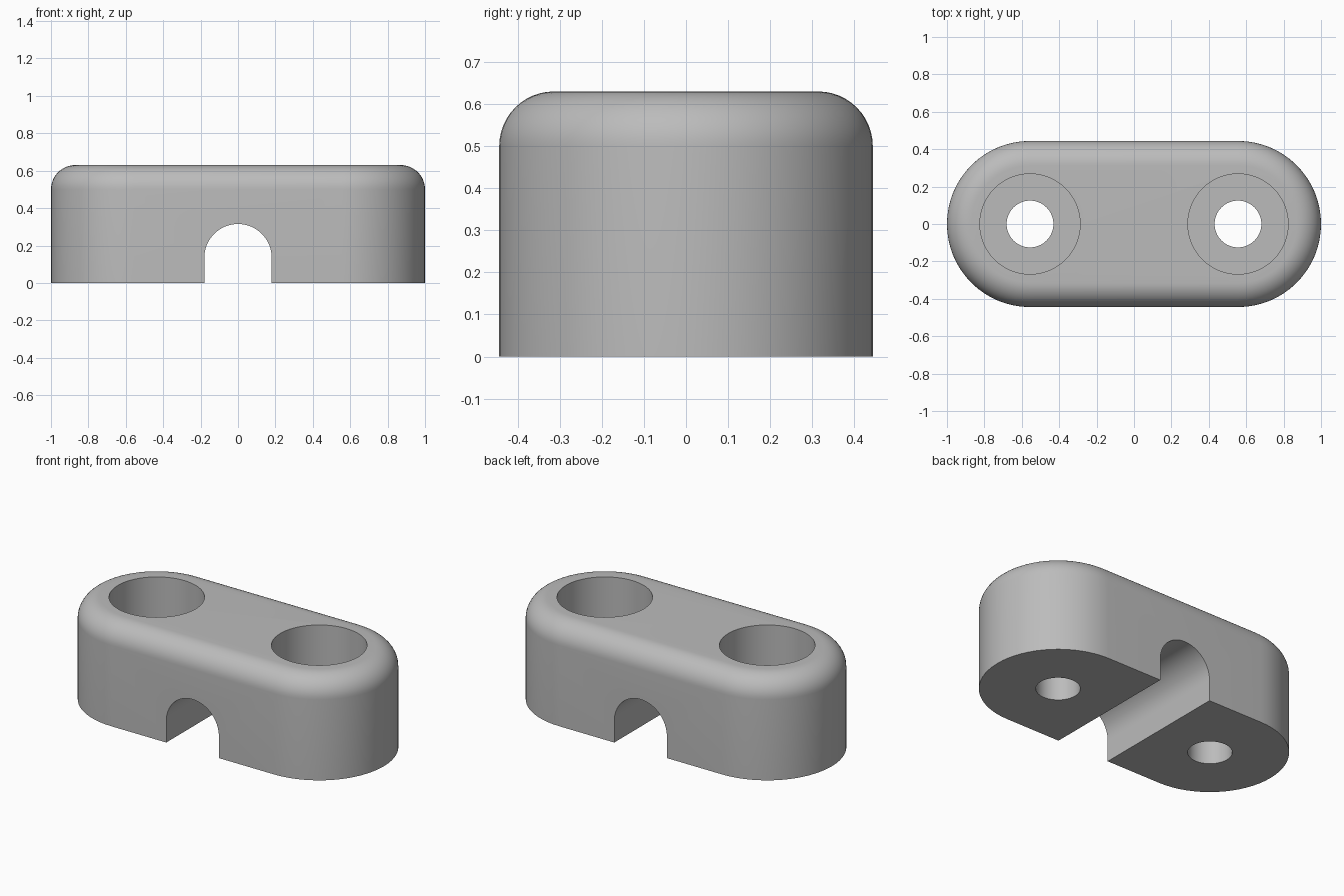
import bpy
import bmesh
from math import pi, sin, cos

if "Cube" in bpy.data.objects:
    bpy.data.objects.remove(bpy.data.objects["Cube"], do_unlink=True)

RADIUS, CENTRE, HEIGHT, FILLET = 0.444, 0.556, 0.63, 0.13
HOLE, BORE, BORE_FLOOR = 0.125, 0.268, 0.35
SLOT, SLOT_TOP = 0.18, 0.315
ARC = 32

grey = bpy.data.materials.new("plain grey")
grey.use_nodes = True
colour = (0.5, 0.5, 0.5, 1)
grey.diffuse_color = colour
grey.node_tree.nodes["Principled BSDF"].inputs["Base Color"].default_value = colour


def loft(name, rings):
    """Closed solid through a stack of equal-sized rings of points."""
    bm = bmesh.new()
    loops = [[bm.verts.new(p) for p in ring] for ring in rings]
    n = len(loops[0])
    for a, b in zip(loops, loops[1:]):
        for i in range(n):
            j = (i + 1) % n
            bm.faces.new((a[i], a[j], b[j], b[i]))
    bm.faces.new(loops[0])
    bm.faces.new(loops[-1])
    bmesh.ops.recalc_face_normals(bm, faces=bm.faces)
    mesh = bpy.data.meshes.new(name)
    bm.to_mesh(mesh)
    bm.free()
    mesh.materials.append(grey)
    obj = bpy.data.objects.new(name, mesh)
    bpy.context.collection.objects.link(obj)
    return obj


def stadium(r, z):
    ring = []
    for side in (1, -1):
        for i in range(ARC + 1):
            a = pi * i / ARC - pi / 2
            ring.append((side * (CENTRE + r * cos(a)), side * r * sin(a), z))
    return ring


def circle(x, r, z):
    n = 2 * ARC
    return [(x + r * cos(2 * pi * i / n), r * sin(2 * pi * i / n), z) for i in range(n)]


def arch(y):
    ring = [(-SLOT, y, -0.1)]
    for i in range(ARC + 1):
        a = pi - pi * i / ARC
        ring.append((SLOT * cos(a), y, SLOT_TOP - SLOT + SLOT * sin(a)))
    return ring + [(SLOT, y, -0.1)]


# Rounded-top body
rings = [stadium(RADIUS, 0)]
for i in range(13):
    a = pi / 2 * i / 12
    rings.append(stadium(RADIUS - FILLET * (1 - cos(a)), HEIGHT - FILLET * (1 - sin(a))))
body = loft("clamp_body", rings)

# Stepped screw holes and the cable channel
cutters = [loft("channel_cutter", [arch(-1), arch(1)])]
for label, x in (("left", CENTRE), ("right", -CENTRE)):
    cutters.append(loft(label + "_screw_hole_cutter", [
        circle(x, HOLE, -0.1), circle(x, HOLE, BORE_FLOOR),
        circle(x, BORE, BORE_FLOOR), circle(x, BORE, 1)]))

bpy.context.view_layer.objects.active = body
for cutter in cutters:
    mod = body.modifiers.new("cut", "BOOLEAN")
    mod.operation = "DIFFERENCE"
    mod.solver = "EXACT"
    mod.object = cutter
    bpy.ops.object.modifier_apply(modifier=mod.name)
    bpy.data.objects.remove(cutter, do_unlink=True)

# Smooth curves, sharp rims
bpy.ops.object.select_all(action="DESELECT")
body.select_set(True)
bpy.ops.object.shade_smooth_by_angle(angle=pi / 6)
